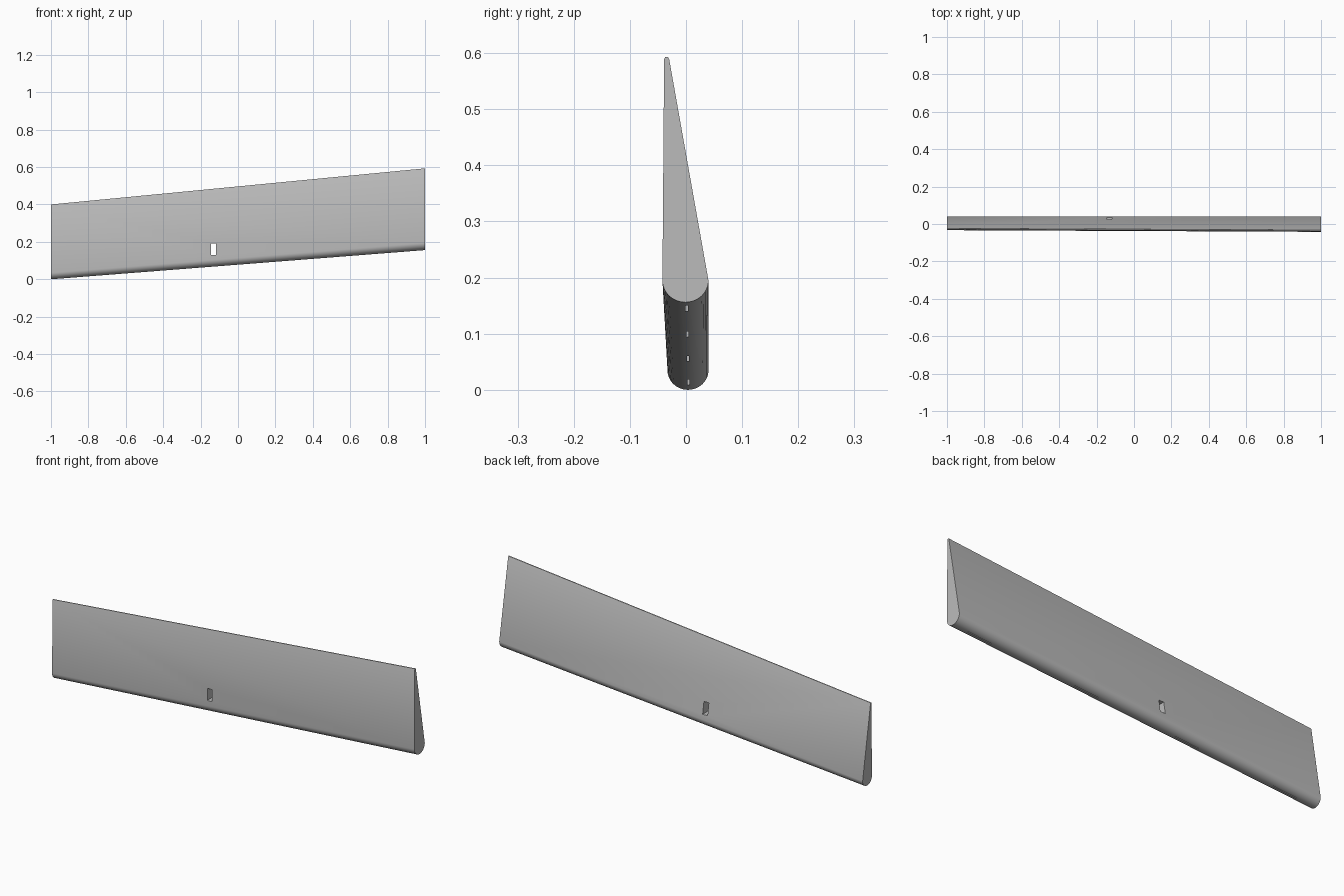
import bpy, bmesh, math
from mathutils import Vector

cube = bpy.data.objects.get("Cube")
if cube:
    bpy.data.objects.remove(cube, do_unlink=True)

grey = bpy.data.materials.new("plain grey")
grey.use_nodes = True
colour = (0.5, 0.5, 0.5, 1)
grey.diffuse_color = colour
grey.node_tree.nodes["Principled BSDF"].inputs["Base Color"].default_value = colour

NOSE_STEPS = 24


def section(x, bottom, top, front, back, edge_front, edge_back):
    """Round nose at the bottom, tapering to a thin edge at the top."""
    mid, half = (front + back) / 2, (back - front) / 2
    nose = half * 0.95
    pts = []
    for i in range(NOSE_STEPS + 1):
        a = math.pi * i / NOSE_STEPS
        pts.append((x, mid - half * math.cos(a), bottom + nose * (1 - math.sin(a))))
    # thin upper edge with slightly eased corners
    ease = (edge_back - edge_front) * 0.2
    pts += [(x, edge_back, top - ease * 2), (x, edge_back - ease, top),
            (x, edge_front + ease, top), (x, edge_front, top - ease * 2)]
    return pts


def finish(name, bm):
    bmesh.ops.recalc_face_normals(bm, faces=bm.faces)
    mesh = bpy.data.meshes.new(name)
    bm.to_mesh(mesh)
    bm.free()
    mesh.materials.append(grey)
    obj = bpy.data.objects.new(name, mesh)
    bpy.context.collection.objects.link(obj)
    return obj


# tapered panel lofted between its two end sections
bm = bmesh.new()
left_end = [bm.verts.new(p) for p in section(1, 0.156, 0.593, -0.042, 0.040, -0.039, -0.030)]
right_end = [bm.verts.new(p) for p in section(-1, 0, 0.40, -0.033, 0.040, -0.030, -0.022)]
bm.faces.new(left_end)
bm.faces.new(right_end)
count = len(left_end)
for i in range(count):
    j = (i + 1) % count
    bm.faces.new((left_end[i], left_end[j], right_end[j], right_end[i]))
panel = finish("tapered_panel", bm)


def cut(name, centre, size, slope=0):
    """Cut a box-shaped opening; slope shears it along the lower edge."""
    bm = bmesh.new()
    bmesh.ops.create_cube(bm, size=1)
    for v in bm.verts:
        v.co = Vector(a * b for a, b in zip(v.co, size))
        v.co.z += slope * v.co.x
        v.co += Vector(centre)
    cutter = finish(name, bm)
    cutter.hide_render = True
    mod = panel.modifiers.new(name, 'BOOLEAN')
    mod.operation = 'DIFFERENCE'
    mod.solver = 'EXACT'
    mod.object = cutter
    bpy.context.view_layer.objects.active = panel
    bpy.ops.object.modifier_apply(modifier=name)
    bpy.data.objects.remove(cutter, do_unlink=True)


# rectangular opening through the panel
cut("through_hole", (-0.13, 0, 0.16), (0.027, 0.3, 0.06))

# four thin hinge slots along the round lower edge
slope = 0.078
for x in (-0.83, -0.29, 0.265, 0.855):
    cut("hinge_slot", (x, 0.003 - 0.002 * x, slope * (x + 1) + 0.02),
        (0.13, 0.004, 0.12), slope)

bpy.ops.object.select_all(action='DESELECT')
panel.select_set(True)
bpy.context.view_layer.objects.active = panel
bpy.ops.object.shade_smooth_by_angle(angle=math.radians(30))
